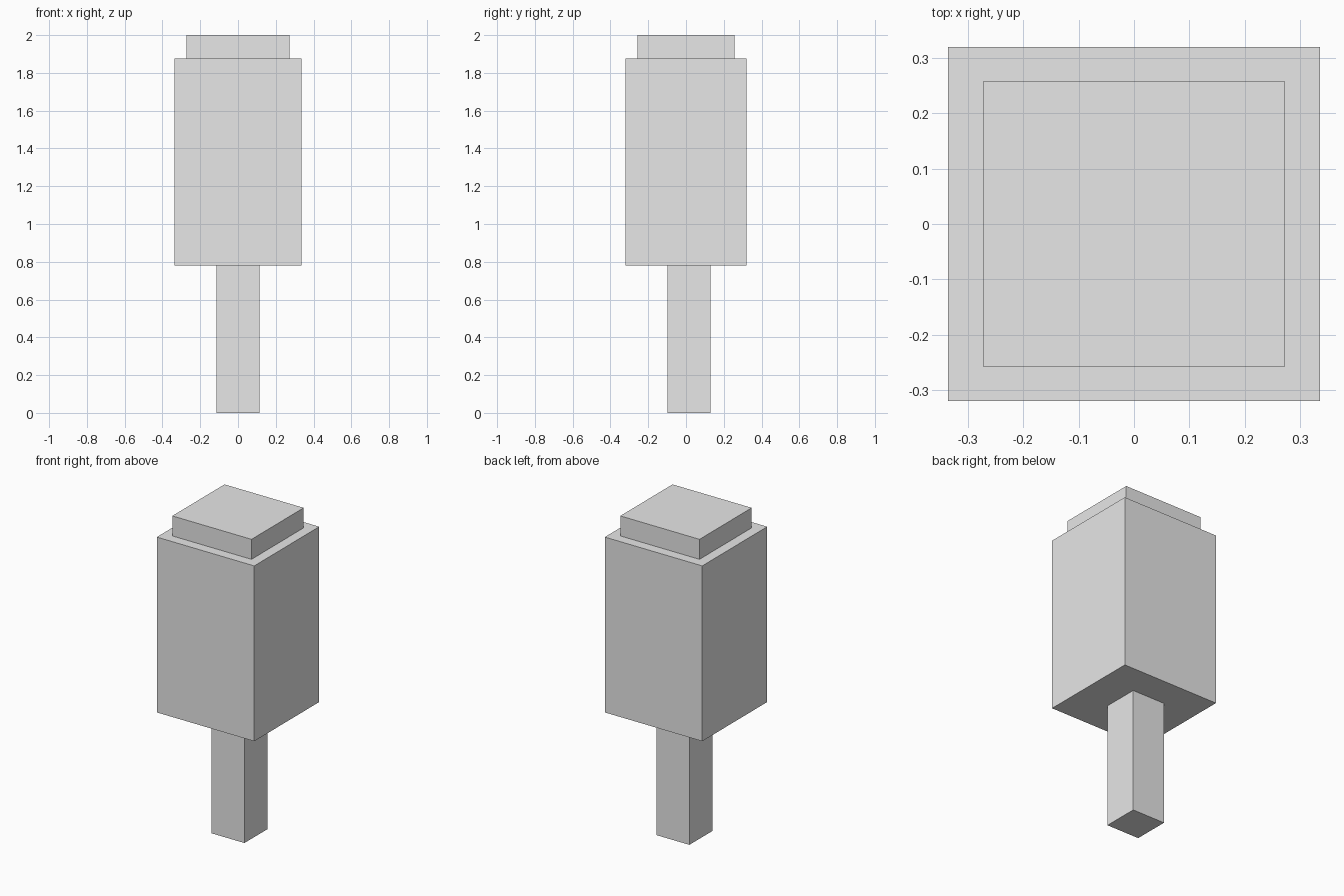
import bpy

default_cube = bpy.data.objects.get("Cube")
if default_cube:
    bpy.data.objects.remove(default_cube, do_unlink=True)

# Single plain grey for every part
grey = bpy.data.materials.new("light_grey")
grey.use_nodes = True
colour = (0.8, 0.8, 0.8, 1.0)
grey.diffuse_color = colour
for node in grey.node_tree.nodes:
    if node.type == 'BSDF_PRINCIPLED':
        node.inputs["Base Color"].default_value = colour


def box(name, width, depth, bottom, top, y=0.0):
    """Add a flat-sided block between two heights."""
    bpy.ops.mesh.primitive_cube_add(size=1, location=(0, y, (bottom + top) / 2))
    part = bpy.context.object
    part.name = part.data.name = name
    part.scale = (width, depth, top - bottom)
    bpy.ops.object.transform_apply(location=False, rotation=False, scale=True)
    part.data.materials.append(grey)
    return part


# Square handle, set slightly towards the back
box("handle", 0.227, 0.227, 0.0, 0.78, y=0.015)
# Large main block
box("body", 0.673, 0.641, 0.78, 1.875)
# Shallow raised block on top
box("top_cap", 0.547, 0.515, 1.875, 2.0)
